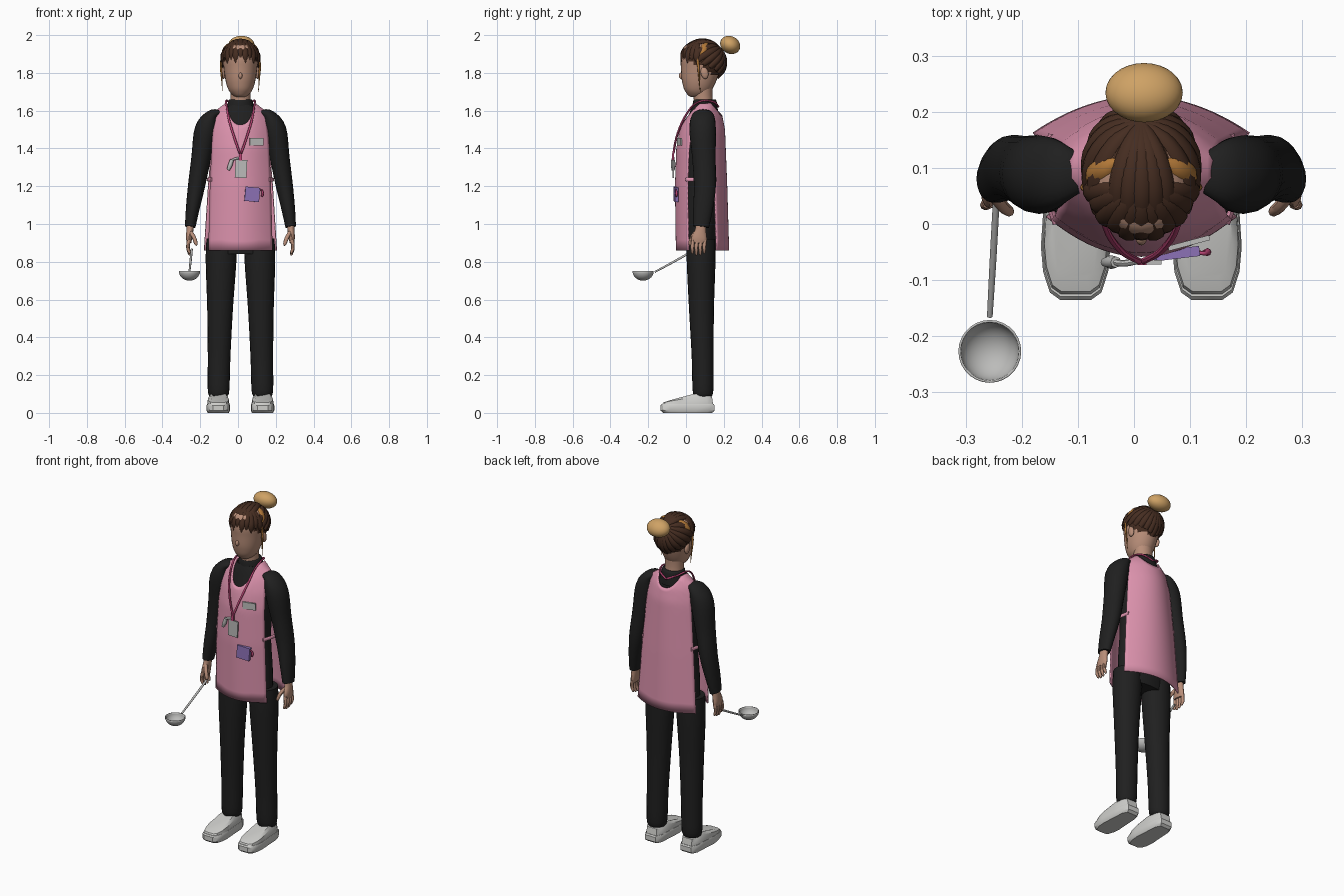
import bpy, bmesh, math
from mathutils import Vector, Euler, Matrix

if "Cube" in bpy.data.objects:
    bpy.data.objects.remove(bpy.data.objects["Cube"])

CX = 0.013  # the body stands slightly off the centre line


def material(name, *rgb):
    m = bpy.data.materials.new(name)
    m.use_nodes = True
    m.diffuse_color = (*rgb, 1)
    m.node_tree.nodes["Principled BSDF"].inputs["Base Color"].default_value = (*rgb, 1)
    return m


SKIN = material("skin", .48, .27, .19)
PINK = material("apron pink", .72, .29, .42)
BLACK = material("black cloth", .014, .014, .014)
BROWN = material("brown hair", .06, .026, .015)
BLOND = material("blond bun", .62, .36, .13)
AMBER = material("amber hair", .45, .19, .04)
SHOE = material("shoe grey", .62, .62, .6)
METAL = material("silver", .5, .5, .49)
CORD = material("magenta cord", .5, .06, .18)
PURPLE = material("purple cloth", .27, .17, .48)


def finish(bm, name, mat, angle=45):
    bmesh.ops.recalc_face_normals(bm, faces=bm.faces[:])
    me = bpy.data.meshes.new(name)
    bm.to_mesh(me)
    bm.free()
    me.materials.append(mat)
    ob = bpy.data.objects.new(name, me)
    ob.location.x = CX
    bpy.context.collection.objects.link(ob)
    bpy.ops.object.select_all(action='DESELECT')
    ob.select_set(True)
    bpy.context.view_layer.objects.active = ob
    bpy.ops.object.shade_smooth_by_angle(angle=math.radians(angle))
    return ob


def spline(pts, steps):
    """Catmull-Rom through points of any dimension."""
    out = []
    for i in range(len(pts) - 1):
        a, b, c, d = (pts[max(0, min(len(pts) - 1, i + k))] for k in (-1, 0, 1, 2))
        for s in range(steps):
            t = s / steps
            out.append([q + t / 2 * (r - p + t * (2 * p - 5 * q + 4 * r - w + t * (3 * (q - r) + w - p)))
                        for p, q, r, w in zip(a, b, c, d)])
    return out + [list(pts[-1])]


def sweep(name, mat, paths, n=16, steps=4, refs=None):
    """Tubes through (x, y, z, radius along ref, radius across)."""
    bm = bmesh.new()
    for k, path in enumerate(paths):
        pts = spline([p if len(p) == 5 else (*p, p[3]) for p in path], steps)
        ref = Vector(refs[k]) if refs else Vector((0, 1, 0))
        rings = []
        for i, p in enumerate(pts):
            tan = Vector(pts[min(i + 1, len(pts) - 1)][:3]) - Vector(pts[max(i - 1, 0)][:3])
            tan.normalize()
            u = (ref - tan * ref.dot(tan)).normalized()
            v = tan.cross(u)
            rings.append([bm.verts.new(Vector(p[:3]) + u * max(p[3], .001) * math.cos(a) + v * max(p[4], .001) * math.sin(a))
                          for a in (2 * math.pi * j / n for j in range(n))])
        for r, s in zip(rings, rings[1:]):
            for j in range(n):
                bm.faces.new((r[j], r[(j + 1) % n], s[(j + 1) % n], s[j]))
        bm.faces.new(rings[0])
        bm.faces.new(rings[-1])
    return finish(bm, name, mat)


def ball(name, mat, loc, size, rot=(0, 0, 0), keep=None):
    bm = bmesh.new()
    bmesh.ops.create_uvsphere(bm, u_segments=28, v_segments=18, radius=1)
    bm.transform(Matrix.LocRotScale(Vector(loc), Euler(rot), Vector(size)))
    if keep:
        bmesh.ops.delete(bm, geom=[f for f in bm.faces if not keep(f.calc_center_median())], context='FACES')
    return finish(bm, name, mat)


def box(name, mat, loc, size, rot=(0, 0, 0)):
    bm = bmesh.new()
    bmesh.ops.create_cube(bm, size=1)
    bm.transform(Matrix.LocRotScale(Vector(loc), Euler(rot), Vector(size)))
    return finish(bm, name, mat, 30)


def flip(path, s):
    return [(p[0] * s, *p[1:]) for p in path]


def lookup(table, z):
    for (a, p), (b, q) in zip(table, table[1:]):
        if z <= b:
            return p + (q - p) * max(0, (z - a) / (b - a))
    return table[-1][1]


# Body, neck and head
sweep("shirt_body", BLACK, [[(0, .08, .84, .075, .15), (0, .08, 1, .09, .15), (0, .08, 1.2, .095, .135),
      (0, .08, 1.4, .11, .14), (0, .085, 1.5, .095, .135), (0, .09, 1.57, .075, .12), (0, .1, 1.615, .065, .085)]], 32)
sweep("shirt_collar", BLACK, [[(0, .1, 1.58, .07, .085), (0, .1, 1.62, .067, .072), (0, .1, 1.655, .06, .062),
      (0, .1, 1.66, .05, .055)]], 24)
sweep("neck", SKIN, [[(0, .095, 1.62, .052, .055), (0, .09, 1.68, .05, .053), (0, .09, 1.78, .055, .06)]], 24)
sweep("head", SKIN, [[(0, .045, 1.672, .018, .018), (0, .046, 1.68, .042, .036), (0, .052, 1.705, .067, .06),
      (0, .063, 1.75, .088, .077), (0, .075, 1.82, .103, .088), (0, .08, 1.88, .108, .092),
      (0, .085, 1.94, .09, .075), (0, .085, 1.97, .02, .02)]], 28)
ball("nose", SKIN, (0, -.025, 1.785), (.01, .013, .017))

# Hair: cap, strands gathered into the bun, pointed fringe
HC, HR = Vector((0, .09, 1.86)), Vector((.1, .118, .112))
ball("hair_cap", BROWN, HC, HR, keep=lambda c: c.z > 1.9 - (c.y + .03) * .62)


def strand(start, end, radii):
    pts, a, b = [], Vector(start).normalized(), Vector(end).normalized()
    for i, r in enumerate(radii):
        d = a.slerp(b, i / (len(radii) - 1))
        pts.append((*(HC + HR * d), r * .6, r))
    return pts, (a + b).normalized()


def direction(deg, lift):
    a, e = math.radians(deg), math.radians(lift)
    return math.sin(a) * math.cos(e), -math.cos(a) * math.cos(e), math.sin(e)


knot = (0, .8, .62)
gathered, amber, fringe = [], [], []
for deg in range(-180, 180, 18):
    d = abs(deg)
    lift = 40 if d < 50 else 12 - (d - 50) * .48
    s = strand(knot, direction(deg + .5, lift), (.008, .014, .018, .018, .013))
    gathered.append(s)
for s in (-1, 1):
    amber.append(strand(direction(s * 112, 62), direction(s * 84, 14), (.006, .017, .02, .016, .004)))
for i in range(11):
    deg = (i - 5) * 15
    fringe.append(strand((deg * .004, -.2, 1), direction(deg, -3 + (i % 2) * 9 - abs(deg) * .06), (.006, .016, .02, .018, .001)))
for name, mat, group in (("gathered_hair", BROWN, gathered), ("amber_hair_bands", AMBER, amber), ("fringe", BROWN, fringe)):
    sweep(name, mat, [g[0] for g in group], 8, 3, [g[1] for g in group])
ball("hair_bun", BLOND, (.005, .234, 1.948), (.069, .055, .046), (-.5, 0, 0))
sweep("hair_wisps", AMBER, [flip([(.094, .06, 1.9, .004), (.103, .065, 1.84, .006), (.099, .07, 1.77, .004),
      (.095, .075, 1.7, .001)], s) for s in (-1, 1)], 8)

# Limbs, hands and shoes, one per side
outline = [(.028, -.135), (.046, -.122), (.058, -.085), (.062, -.04), (.056, .05), (.052, .12), (.035, .152)]
outline = outline + [(-x, y) for x, y in reversed(outline)]


def shoe_layer(name, cx, levels):
    """Stack scaled outlines; each level gives scale and a height rule."""
    bm = bmesh.new()
    rings = [[bm.verts.new((cx + x * k, .01 + (y - .01) * k, h(y))) for x, y in outline] for k, h in levels]
    for r, s in zip(rings, rings[1:]):
        for j in range(len(r)):
            i = (j + 1) % len(r)
            bm.faces.new((r[j], r[i], s[i], s[j]))
    bm.faces.new(rings[0])
    bm.faces.new(rings[-1])
    finish(bm, name, SHOE, 35)


for side, s in (("left", 1), ("right", -1)):
    sweep(side + "_arm", BLACK, [flip([(.11, .09, 1.59, .035, .015), (.15, .09, 1.572, .06, .035), (.182, .088, 1.5, .07, .06),
          (.208, .095, 1.35, .062, .052), (.233, .1, 1.2, .058, .045), (.253, .09, 1.08, .052, .036),
          (.266, .08, .985, .042, .028)], s)], 20)
    sweep(side + "_leg", BLACK, [flip([(.1, .08, .92, .076, .08), (.103, .08, .8, .076, .081), (.108, .082, .55, .066, .068),
          (.113, .088, .3, .058, .06), (.116, .09, .12, .055, .057), (.116, .09, .085, .042, .044)], s)], 20)
    sweep(side + "_palm", SKIN, [flip([(.265, .08, 1, .028, .02), (.268, .077, .965, .03, .019), (.272, .07, .925, .041, .016),
          (.272, .068, .9, .038, .013)], s)], 14)
    fingers = [[(.273, .037 + .021 * k, .915, .01), (.278, .034 + .021 * k, .875, .0095),
                (.27, .034 + .021 * k, .838 + .008 * abs(k - 1.4), .007), (.267, .034 + .021 * k, .83 + .008 * abs(k - 1.4), .002)]
               for k in range(4)]
    fingers.append([(.262, .05, .955, .011), (.245, .03, .925, .011), (.235, .022, .895, .009), (.232, .02, .885, .002)])
    sweep(side + "_fingers", SKIN, [flip(f, s) for f in fingers], 8, 3)
    shoe_layer(side + "_sole", s * .117, [(.9, lambda y: 0), (1, lambda y: .012), (1, lambda y: .04), (.96, lambda y: .047)])
    shoe_layer(side + "_shoe_upper", s * .117, [(.94, lambda y: .045), (.9, lambda y: .055 + .03 * min(1, (y + .135) / .18)),
               (.72, lambda y: .064 + .036 * min(1, (y + .135) / .18))])
    ball(side + "_ear", SKIN, (s * .09, .098, 1.8), (.012, .02, .032), (.2, 0, 0))
    sweep(side + "_apron_tie", PINK, [flip([(.152, .0, 1.235, .006, .011), (.168, .05, 1.235, .006, .011),
          (.172, .1, 1.235, .006, .011), (.16, .16, 1.235, .006, .011)], s)], 8, refs=[(1, 0, 0)])

# Apron: bowed front and back panels joined over the shoulders
FRONT_Y = [(.86, -.05), (1.2, -.055), (1.4, -.048), (1.5, -.03), (1.56, -.006), (1.6, .02), (1.645, .06)]
BACK_Y = [(.86, .225), (1.2, .215), (1.5, .203), (1.58, .187), (1.645, .15)]
WIDTH = [(.86, .168), (1.2, .16), (1.45, .149), (1.58, .133), (1.645, .118)]
bm = bmesh.new()
COLS, ROWS = 24, 26


def panel(depth, bow, flare, scoop):
    cols = []
    for i in range(COLS + 1):
        u = i / COLS * 2 - 1
        a = abs(u)
        top = scoop + (1.643 - scoop) * (a / .6) ** 2.5 if a < .6 else 1.643 - (a - .6) * .11
        col = []
        for j in range(ROWS + 1):
            z = .86 + (top - .86) * (j / ROWS) ** .8
            w = lookup(WIDTH, z) + flare * max(0, 1.45 - z)
            col.append(bm.verts.new((u * w, lookup(depth, z) + bow * u * u, z)))
        cols.append(col)
    for c, d in zip(cols, cols[1:]):
        for j in range(ROWS):
            bm.faces.new((c[j], d[j], d[j + 1], c[j + 1]))
    return cols


front, back = panel(FRONT_Y, .065, 0, 1.525), panel(BACK_Y, -.065, .04, 1.575)
for i in range(COLS):
    if abs((i + .5) / COLS * 2 - 1) > .58:
        bm.faces.new((front[i][-1], front[i + 1][-1], back[i + 1][-1], back[i][-1]))
apron = finish(bm, "apron", PINK, 60)
mod = apron.modifiers.new("thickness", 'SOLIDIFY')
mod.thickness, mod.offset = .007, 0

# Neck cord, badge, keys, name plate and pouch
sweep("neck_cord", CORD, [flip([(0, .172, 1.62, .005), (.055, .15, 1.645, .005), (.076, .09, 1.653, .005), (.073, .035, 1.625, .005),
      (.06, -.015, 1.55, .006), (.033, -.05, 1.46, .006), (.004, -.066, 1.375, .006)], s) for s in (-1, 1)], 8)
box("badge", METAL, (.003, -.068, 1.292), (.062, .008, .095), (0, .05, 0))
box("badge_clip", CORD, (.001, -.068, 1.355), (.016, .01, .035))
sweep("key_ring", METAL, [[(-.008, -.066, 1.35, .006), (-.03, -.07, 1.345, .006), (-.05, -.068, 1.335, .006)],
      [(-.045, -.068, 1.34, .01), (-.055, -.068, 1.31, .012), (-.065, -.068, 1.285, .008)]], 8)
box("name_plate", METAL, (.085, -.034, 1.435), (.076, .009, .04), (0, 0, .26))
box("pouch", PURPLE, (.062, -.053, 1.157), (.078, .018, .076), (0, .09, .12))
sweep("pouch_cord", CORD, [[(.095, -.05, 1.175, .004), (.112, -.052, 1.18, .004), (.118, -.05, 1.16, .007), (.112, -.05, 1.145, .004)]], 8)

# Ladle in the right hand
sweep("ladle_handle", METAL, [[(-.258, .05, .865, .006), (-.264, -.06, .803, .006), (-.27, -.165, .746, .005)]], 10, refs=[(1, 0, 0)])
bowl = ball("ladle_bowl", METAL, (-.27, -.227, .75), (.056, .056, .05), keep=lambda c: c.z < .75)
mod = bowl.modifiers.new("thickness", 'SOLIDIFY')
mod.thickness = .004
